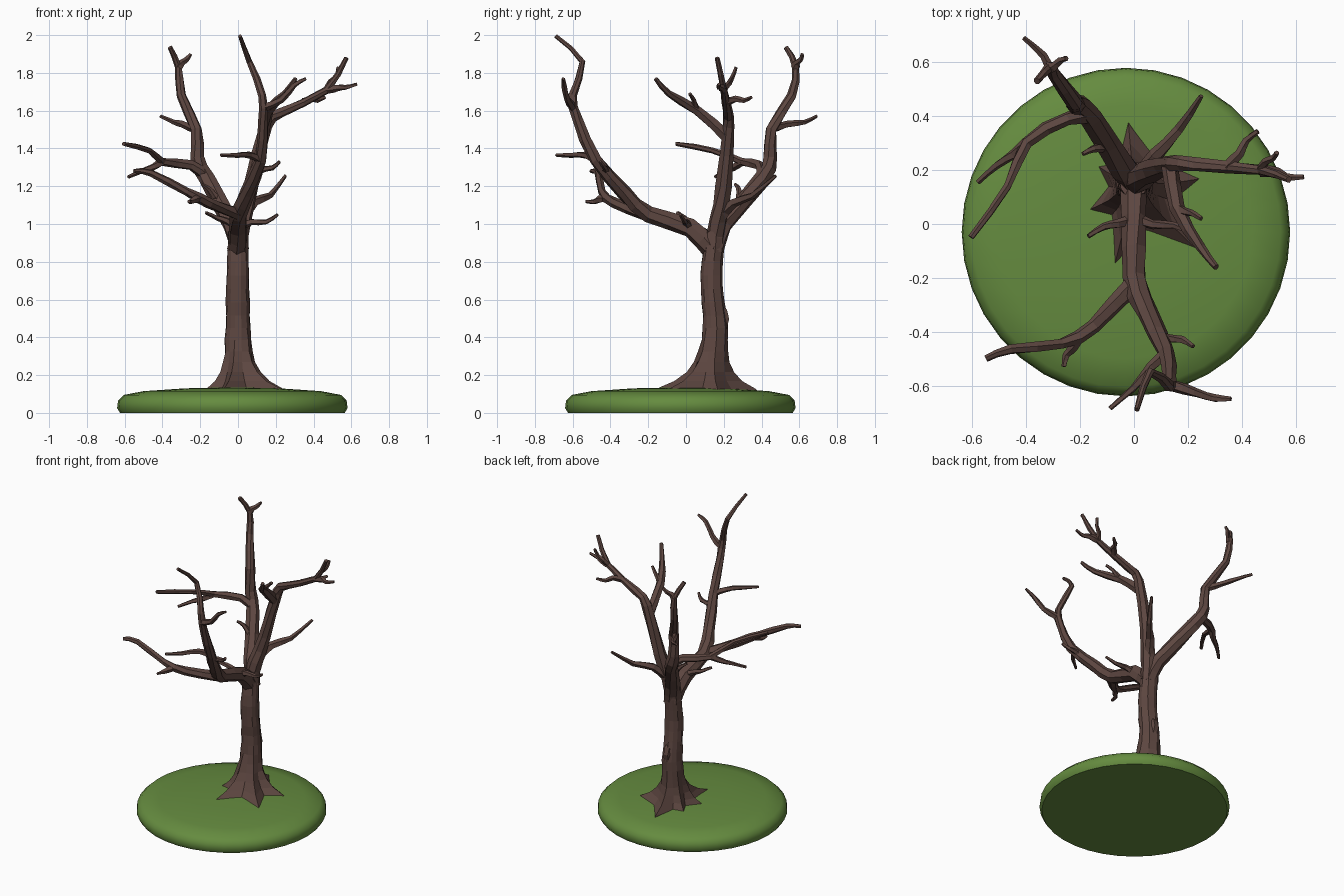
import bpy, bmesh, math, random
from mathutils import Vector

if "Cube" in bpy.data.objects:
    bpy.data.objects.remove(bpy.data.objects["Cube"])

random.seed(4)


def material(name, col):
    m = bpy.data.materials.new(name)
    m.diffuse_color = (*col, 1)
    m.use_nodes = True
    m.node_tree.nodes["Principled BSDF"].inputs["Base Color"].default_value = m.diffuse_color
    return m


BARK = material("bark", (0.11, 0.062, 0.052))
GRASS = material("grass", (0.13, 0.26, 0.05))


def skin(name, rings, mat):
    """Join a list of equal rings of points into a closed, flat-faced solid."""
    bm = bmesh.new()
    vs = [[bm.verts.new(p) for p in r] for r in rings]
    n = len(vs[0])
    for a, b in zip(vs, vs[1:]):
        for i in range(n):
            j = (i + 1) % n
            bm.faces.new((a[i], a[j], b[j], b[i]))
    bm.faces.new(vs[0][::-1])
    bm.faces.new(vs[-1])
    bmesh.ops.recalc_face_normals(bm, faces=bm.faces)
    me = bpy.data.meshes.new(name)
    bm.to_mesh(me)
    bm.free()
    ob = bpy.data.objects.new(name, me)
    ob.data.materials.append(mat)
    bpy.context.collection.objects.link(ob)
    return ob


def limb(name, pts, r0, r1, sides=6):
    """Gnarled tapering tube along a smooth path; returns the path."""
    P = [Vector(p) for p in pts]
    ext = [2 * P[0] - P[1]] + P + [2 * P[-1] - P[-2]]
    path = []
    for a, b, c, d in zip(ext, ext[1:], ext[2:], ext[3:]):
        path += [b, (9 * (b + c) - a - d) / 16]      # Catmull-Rom midpoint
    path.append(P[-1])
    n = len(path)
    u = (path[1] - path[0]).orthogonal().normalized()
    rings = []
    for i, p in enumerate(path):
        t = (path[min(i + 1, n - 1)] - path[max(i - 1, 0)]).normalized()
        u = (u - t * u.dot(t)).normalized()
        v = t.cross(u)
        r = r0 + (r1 - r0) * i / (n - 1)
        ring = []
        for k in range(sides):
            a = 2 * math.pi * k / sides + i * 0.12
            q = r * random.uniform(0.88, 1.14)
            ring.append(p + (u * math.cos(a) + v * math.sin(a)) * q)
        rings.append(ring)
    skin(name, rings, BARK)
    return path


def twig(name, parent, z, tip, r=0.023):
    """Crooked twig from the parent's path at height z out to tip."""
    a, b = min(parent, key=lambda p: abs(p.z - z)), Vector(tip)
    s = (b - a).length * 0.07
    mids = [a.lerp(b, f) + Vector([random.uniform(-s, s) for _ in range(3)])
            for f in (0.33, 0.66)]
    return limb(name, [a, *mids, b], r, 0.009, 5)


# grass mound
prof = [(0.595, 0), (0.61, 0.025), (0.605, 0.065), (0.575, 0.095),
        (0.47, 0.115), (0.25, 0.13), (0.03, 0.135)]
mound = skin("grass_mound", [[(-0.03 + r * math.cos(k * math.pi / 18),
                               -0.03 + r * math.sin(k * math.pi / 18), z)
                              for k in range(36)] for r, z in prof], GRASS)
bpy.context.view_layer.objects.active = mound
mound.select_set(True)
bpy.ops.object.shade_smooth_by_angle(angle=math.radians(40))

# trunk: roots (angle, reach) with hollows between, fading into a round stem
roots = [(7, 0.26), (95, 0.25), (150, 0.16), (207, 0.2), (256, 0.33), (315, 0.35)]
star = []
for (a, r), (b, q) in zip(roots, roots[1:] + [(367, 0.26)]):
    star += [(math.radians(a), r), (math.radians((a + b) / 2), 0.27 * (r + q))]
rings = []
for i in range(15):
    z = 0.1 + 0.86 * (i / 14) ** 1.3
    flare = min(1.05, math.exp((0.12 - z) / 0.07))
    cy = 0.145 + 0.01 * math.cos(12 * (z - 0.45))
    ring = []
    for a, reach in star:
        r = (0.078 - 0.026 * z) * random.uniform(0.95, 1.05)
        r += (reach - r) * flare
        ring.append((r * math.cos(a), cy + r * math.sin(a), z))
    rings.append(ring)
skin("trunk", rings, BARK)
limb("trunk_knot", [(0, 0.165, 0.4), (0, 0.2, 0.5), (0, 0.17, 0.56)], 0.035, 0.03)
crotch = (0, 0.15, 0.86)

# front limb with branch and twigs
front = limb("front_limb", [crotch, (0, 0.02, 0.98), (0, -0.2, 1.05), (0.05, -0.33, 1.17),
                            (0.12, -0.48, 1.34), (0.135, -0.575, 1.55), (0.13, -0.6, 1.68),
                            (0.06, -0.55, 1.86), (0.01, -0.69, 1.995)], 0.055, 0.01, 7)
fl = limb("front_left_branch", [(0, -0.22, 1.05), (-0.15, -0.38, 1.11), (-0.27, -0.445, 1.17),
                                (-0.46, -0.465, 1.27), (-0.55, -0.5, 1.28)], 0.034, 0.012)
twig("front_left_twig", fl, 1.14, (-0.26, -0.53, 1.12))
twig("front_outer_twig", front, 1.34, (-0.09, -0.685, 1.365))
twig("front_inner_twig", front, 1.26, (0.22, -0.455, 1.33))
twig("front_right_twig", front, 1.61, (0.36, -0.65, 1.77))
twig("crotch_right_twig", front, 0.98, (0.21, -0.03, 1.05))
twig("crotch_left_twig", front, 0.98, (-0.17, -0.045, 1.06))

# back-left limb with branch and twigs
back = limb("back_left_limb", [crotch, (-0.03, 0.2, 1.0), (-0.16, 0.4, 1.23), (-0.215, 0.445, 1.35),
                               (-0.22, 0.45, 1.5), (-0.3, 0.56, 1.68), (-0.315, 0.58, 1.83),
                               (-0.36, 0.53, 1.935)], 0.055, 0.013, 7)
bl = limb("back_left_branch", [(-0.16, 0.41, 1.25), (-0.25, 0.39, 1.31), (-0.4, 0.3, 1.33),
                               (-0.47, 0.14, 1.39), (-0.605, -0.05, 1.425)], 0.033, 0.011)
twig("back_left_lower_twig", bl, 1.33, (-0.58, 0.155, 1.25))
twig("back_left_stub", back, 1.12, (-0.19, 0.26, 1.21))
twig("back_outer_twig", back, 1.52, (-0.41, 0.69, 1.57))
twig("back_top_twig", back, 1.83, (-0.25, 0.615, 1.9))

# right limb with branches and twigs
right = limb("right_limb", [crotch, (0.02, 0.17, 1.02), (0.07, 0.2, 1.2), (0.15, 0.225, 1.52),
                            (0.23, 0.22, 1.59), (0.47, 0.2, 1.71), (0.575, 0.165, 1.88)],
             0.055, 0.012, 7)
rf = limb("right_front_branch", [(0.13, 0.22, 1.46), (0.16, 0.06, 1.6), (0.25, -0.09, 1.69),
                                 (0.305, -0.16, 1.77)], 0.034, 0.011)
twig("right_front_twig", rf, 1.6, (0.25, 0.02, 1.69), 0.018)
twig("right_back_twig", right, 1.65, (0.46, 0.345, 1.67))
twig("right_tip_twig", right, 1.71, (0.63, 0.175, 1.74))
twig("right_upper_twig", right, 1.75, (0.53, 0.265, 1.83), 0.018)
twig("right_back_branch", right, 0.98, (0.25, 0.475, 1.255), 0.036)
